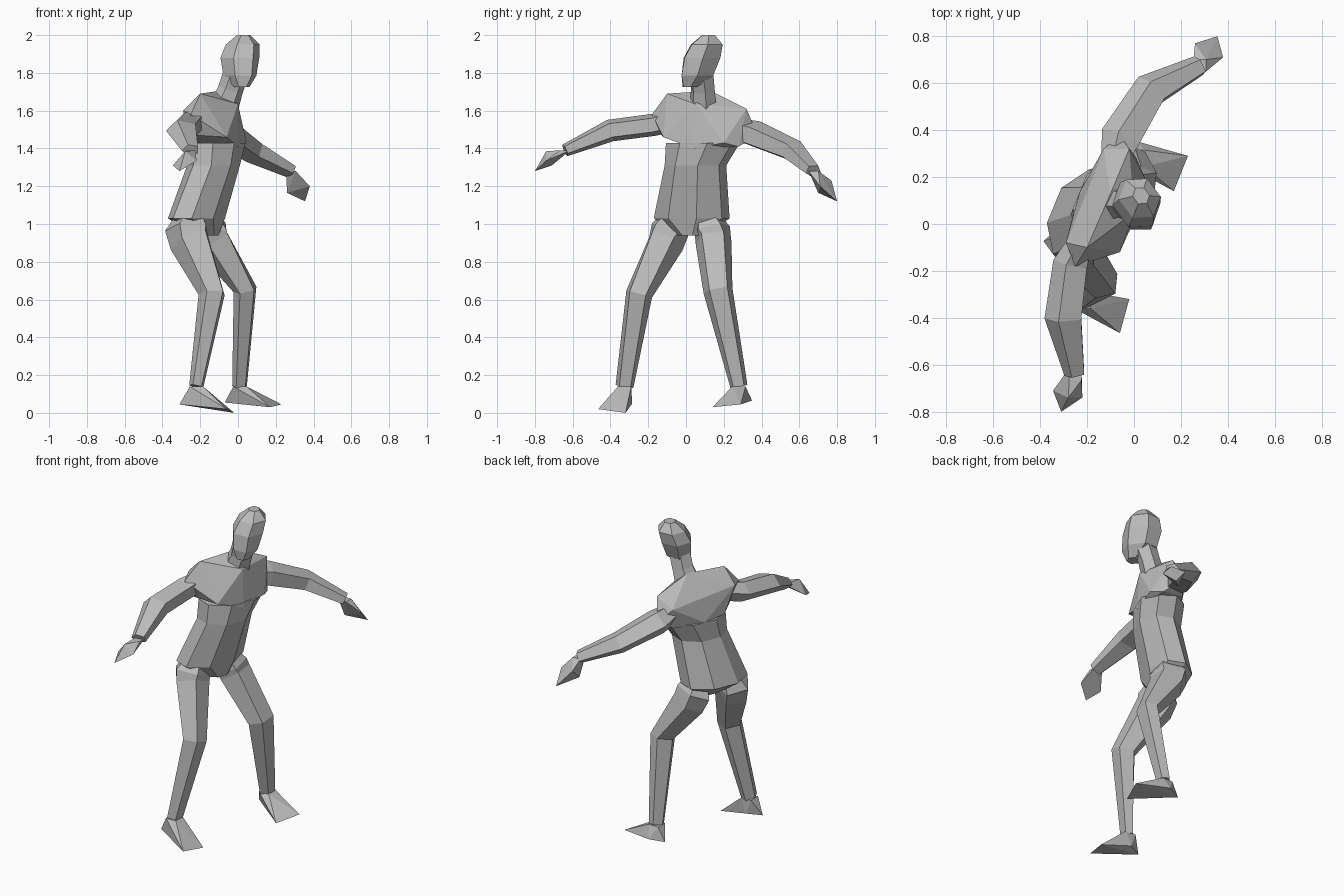
import bpy
import bmesh
from math import cos, sin, pi
from mathutils import Vector

default_cube = bpy.data.objects.get("Cube")
if default_cube:
    bpy.data.objects.remove(default_cube, do_unlink=True)

grey = bpy.data.materials.new("plain grey")
grey.use_nodes = True
grey_value = (0.5, 0.5, 0.5, 1)
grey.diffuse_color = grey_value
grey.node_tree.nodes["Principled BSDF"].inputs["Base Color"].default_value = grey_value


def finish(name, bm):
    """Turn a bmesh into a flat shaded object with outward faces."""
    bmesh.ops.recalc_face_normals(bm, faces=bm.faces)
    mesh = bpy.data.meshes.new(name)
    bm.to_mesh(mesh)
    bm.free()
    mesh.materials.append(grey)
    obj = bpy.data.objects.new(name, mesh)
    bpy.context.collection.objects.link(obj)
    return obj


def loft(name, stations, side, sides=6, level=False):
    """Skin polygon rings; each station is x, y, z, half width, half depth."""
    bm = bmesh.new()
    centres = [Vector(s[:3]) for s in stations]
    last = len(centres) - 1
    rings = []
    for i, (centre, station) in enumerate(zip(centres, stations)):
        along = (centres[min(i + 1, last)] - centres[max(i - 1, 0)]).normalized()
        if level:
            along = Vector((0, 0, 1))
        across = Vector(side)
        across = (across - along * across.dot(along)).normalized()
        front = across.cross(along)
        ring = []
        for k in range(sides):
            angle = 2 * pi * (k + 0.5) / sides
            spread = cos(pi / sides)
            offset = (across * station[3] * cos(angle) + front * station[4] * sin(angle)) / spread
            ring.append(bm.verts.new(centre + offset))
        rings.append(ring)
    for lower, upper in zip(rings, rings[1:]):
        for k in range(sides):
            j = (k + 1) % sides
            bm.faces.new((lower[k], lower[j], upper[j], upper[k]))
    bm.faces.new(rings[0])
    bm.faces.new(rings[-1])
    return finish(name, bm)


def hull(name, points):
    """Wrap points in a convex faceted solid."""
    bm = bmesh.new()
    for point in points:
        bm.verts.new(point)
    result = bmesh.ops.convex_hull(bm, input=bm.verts)
    bmesh.ops.delete(bm, geom=result["geom_interior"], context="VERTS")
    return finish(name, bm)


def wedge(name, joint, half, corners):
    """Wedge between a small level square at a joint and the far corners."""
    joint = Vector(joint)
    root = [joint + Vector((a * half, b * half, 0)) for a in (-1, 1) for b in (-1, 1)]
    hull(name, root + [Vector(p) for p in corners])


# Trunk, turned towards its own right
torso_side = (0.38, 0.92, 0)
loft("torso", [
    (-0.17, 0.03, 0.94, 0.07, 0.06),
    (-0.22, 0.03, 1.03, 0.195, 0.13),
    (-0.13, 0.05, 1.31, 0.155, 0.125),
    (-0.11, 0.09, 1.43, 0.19, 0.13),
], torso_side, sides=8, level=True)

# Faceted chest and shoulders, collar sloping down to the front
hull("chest", [
    (-0.20, -0.10, 1.69), (-0.10, 0.13, 1.705), (0.0, 0.05, 1.635), (-0.02, 0.32, 1.61),
    (-0.25, -0.18, 1.58), (-0.29, -0.08, 1.60), (-0.13, 0.32, 1.55), (-0.06, 0.38, 1.47),
    (-0.06, -0.12, 1.46), (0.01, 0.04, 1.40), (0.045, 0.20, 1.43), (0.01, 0.28, 1.41),
    (-0.22, -0.13, 1.47), (-0.27, 0.0, 1.44), (-0.23, 0.14, 1.43), (-0.12, 0.29, 1.42),
])

# Neck and head, with the face turned further
head_side = (0.8, 0.6, 0)
loft("neck", [
    (-0.07, 0.09, 1.63, 0.07, 0.06),
    (-0.04, 0.09, 1.71, 0.06, 0.055),
    (-0.01, 0.08, 1.80, 0.06, 0.06),
], head_side)
loft("head", [
    (0.02, 0.02, 1.725, 0.035, 0.035),
    (0.01, 0.06, 1.785, 0.07, 0.09),
    (0.01, 0.085, 1.88, 0.085, 0.10),
    (0.025, 0.11, 1.95, 0.075, 0.085),
    (0.03, 0.12, 2.0, 0.03, 0.035),
], head_side, level=True)

# Arms, rooted inside the shoulders
arms = {
    "left": [
        (-0.08, 0.27, 1.50, 0.05, 0.05),
        (-0.055, 0.36, 1.475, 0.075, 0.06),
        (0.075, 0.57, 1.385, 0.065, 0.05),
        (0.28, 0.675, 1.28, 0.038, 0.03),
    ],
    "right": [
        (-0.22, -0.07, 1.55, 0.045, 0.05),
        (-0.265, -0.17, 1.525, 0.065, 0.05),
        (-0.295, -0.40, 1.495, 0.07, 0.05),
        (-0.25, -0.64, 1.39, 0.038, 0.028),
    ],
}
hands = {
    "left": [(0.38, 0.71, 1.20), (0.26, 0.77, 1.23), (0.26, 0.70, 1.165), (0.355, 0.80, 1.12)],
    "right": [(-0.345, -0.71, 1.31), (-0.31, -0.80, 1.28), (-0.22, -0.74, 1.335), (-0.28, -0.74, 1.385)],
}
arm_side = {"left": (0.8, -0.6, 0), "right": (1, 0, 0)}

# Legs and wedge feet
legs = {
    "left": [
        (-0.17, 0.10, 1.07, 0.04, 0.05),
        (-0.155, 0.135, 0.97, 0.08, 0.095),
        (-0.13, 0.145, 0.91, 0.08, 0.085),
        (0.04, 0.17, 0.65, 0.068, 0.05),
        (0.01, 0.28, 0.14, 0.04, 0.032),
    ],
    "right": [
        (-0.25, -0.05, 1.07, 0.04, 0.05),
        (-0.265, -0.09, 0.97, 0.085, 0.10),
        (-0.25, -0.11, 0.91, 0.08, 0.095),
        (-0.135, -0.25, 0.63, 0.06, 0.06),
        (-0.22, -0.325, 0.14, 0.042, 0.03),
    ],
}
soles = {
    "left": [(0.17, 0.14, 0.03), (0.23, 0.29, 0.045), (-0.07, 0.31, 0.055), (0.02, 0.35, 0.065)],
    "right": [(-0.06, -0.465, 0.02), (-0.02, -0.32, 0), (-0.31, -0.33, 0.045), (-0.22, -0.285, 0.05)],
}

for hand_side in ("left", "right"):
    loft(hand_side + "_arm", arms[hand_side], arm_side[hand_side], sides=5)
    wedge(hand_side + "_hand", arms[hand_side][-1][:3], 0.026, hands[hand_side])
    loft(hand_side + "_leg", legs[hand_side], torso_side, sides=5)
    wedge(hand_side + "_foot", legs[hand_side][-1][:3], 0.035, soles[hand_side])
